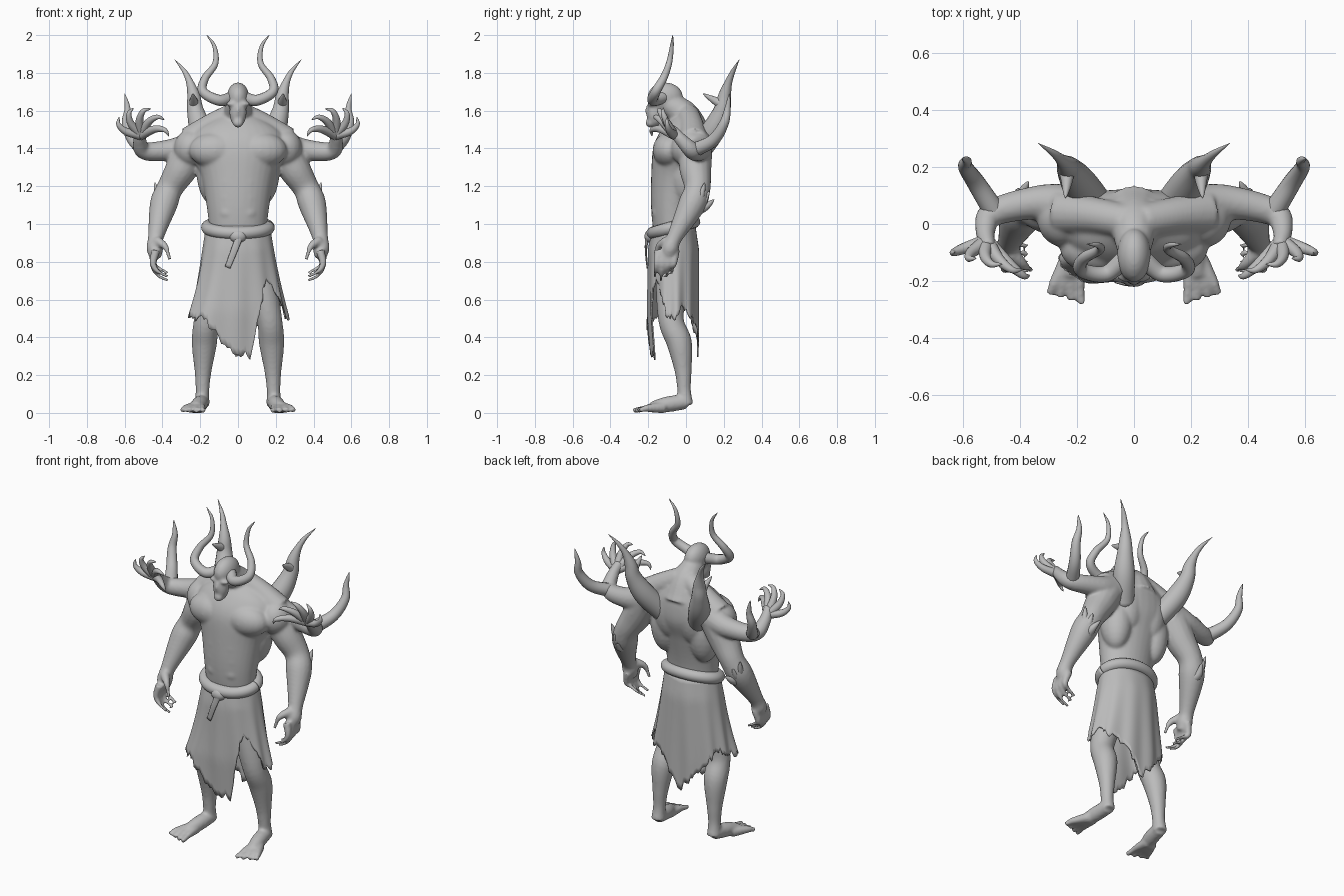
import bpy, bmesh, math, random
from mathutils import Vector, Matrix

random.seed(4)
cube = bpy.data.objects.get("Cube")
if cube:
    bpy.data.objects.remove(cube, do_unlink=True)


def make_material(name, value):
    mat = bpy.data.materials.new(name)
    mat.use_nodes = True
    mat.diffuse_color = (value, value, value, 1)
    mat.node_tree.nodes["Principled BSDF"].inputs["Base Color"].default_value = mat.diffuse_color
    return mat


CLAY = make_material("clay grey", .5)


def spline(points, steps):
    """Smooth curve through points of any dimension."""
    pts = [Vector(p) for p in points]
    pts = [pts[0] * 2 - pts[1]] + pts + [pts[-1] * 2 - pts[-2]]
    out = []
    for before, start, end, after in zip(pts, pts[1:], pts[2:], pts[3:]):
        leave, arrive = (end - before) / 2, (after - start) / 2
        for i in range(steps):
            t = i / steps
            ease = t * t * (3 - 2 * t)
            out.append(start.lerp(end, ease) + leave * (t * (1 - t) ** 2) - arrive * (t * t * (1 - t)))
    return out + [pts[-2]]


def sweep(bm, path, side, sides):
    """Skin an ellipse along a dense path of (x, y, z, radius, second radius)."""
    centres = [Vector((p[0] * side, p[1], p[2])) for p in path]
    last = len(path) - 1
    rings, old, u = [], None, None
    for i, p in enumerate(path):
        tangent = (centres[min(i + 1, last)] - centres[max(i - 1, 0)]).normalized()
        if old is None:
            guide = Vector((0, 0, 1)) if abs(tangent.x) > .8 else Vector((1, 0, 0))
            u = (guide - tangent * guide.dot(tangent)).normalized()
        else:
            u = old.rotation_difference(tangent) @ u
        old, v = tangent, tangent.cross(u)
        angles = [math.tau * k / sides for k in range(sides)]
        rings.append([bm.verts.new(centres[i] + u * math.cos(a) * p[3] + v * math.sin(a) * p[4])
                      for a in angles])
    for low, high in zip(rings, rings[1:]):
        for k in range(sides):
            n = (k + 1) % sides
            bm.faces.new((low[k], low[n], high[n], high[k]))
    bm.faces.new(rings[0][::-1])
    bm.faces.new(rings[-1])


def tube(bm, points, side=1, sides=16, steps=6):
    """Limb through points that carry their own radius."""
    full = [p if len(p) == 5 else (*p, p[3]) for p in points]
    sweep(bm, spline(full, steps), side, sides)


def spike(bm, radius, side, *points, tip=.03):
    """Limb or horn that tapers evenly from a radius to a fine tip."""
    path = spline(points, 8)
    last = len(path) - 1
    sizes = [radius * max(tip, (1 - i / last) ** .65) for i in range(last + 1)]
    sweep(bm, [(*p, r, r) for p, r in zip(path, sizes)], side, 14)


def lump(bm, centre, size, side=1):
    place = Matrix.Translation((centre[0] * side, centre[1], centre[2]))
    bmesh.ops.create_uvsphere(bm, u_segments=20, v_segments=14, radius=1,
                              matrix=place @ Matrix.Diagonal((*size, 1)))


def finish(name, bm):
    bmesh.ops.recalc_face_normals(bm, faces=bm.faces)
    mesh = bpy.data.meshes.new(name)
    bm.to_mesh(mesh)
    bm.free()
    obj = bpy.data.objects.new(name, mesh)
    bpy.context.collection.objects.link(obj)
    mesh.materials.append(CLAY)
    mesh.shade_smooth()
    return obj


def add_torso(bm):
    tube(bm, [(0, -.06, .82, .14, .09), (0, -.07, 1.05, .16, .113), (0, -.05, 1.25, .195, .135),
              (0, -.025, 1.38, .25, .15), (0, 0, 1.48, .23, .125), (0, .02, 1.56, .12, .08)], sides=32)
    tube(bm, [(0, .02, 1.46, .12), (0, -.01, 1.57, .085), (0, -.09, 1.64, .06)])


def add_head(bm):
    lump(bm, (0, -.11, 1.67), (.06, .095, .08))
    lump(bm, (0, -.165, 1.59), (.046, .045, .078))
    lump(bm, (0, -.197, 1.6), (.011, .02, .035))
    lump(bm, (0, -.19, 1.535), (.03, .025, .025))


def add_muscles(bm, s):
    lump(bm, (.03, -.175, 1.635), (.035, .03, .014), s)
    lump(bm, (.12, -.085, 1.39), (.14, .092, .095), s)
    lump(bm, (.08, .035, 1.38), (.1, .085, .17), s)
    lump(bm, (.13, 0, 1.28), (.09, .095, .18), s)
    lump(bm, (.25, .02, 1.4), (.09, .1, .1), s)
    tube(bm, [(.03, .01, 1.58, .06), (.14, .03, 1.52, .065), (.25, .04, 1.44, .08)], s)
    for row in range(3):
        lump(bm, (.05, -.13, 1.06 + .08 * row), (.06, .05, .05), s)


def add_main_arm(bm, s):
    tube(bm, [(.24, .05, 1.4, .09), (.3, .05, 1.29, .085), (.36, .06, 1.19, .07),
              (.395, .03, 1.1, .073), (.435, -.06, .93, .042), (.44, -.085, .87, .045),
              (.435, -.1, .82, .03)], s)
    for i in range(4):
        y, drop = -.055 - .03 * i, .02 * abs(i - 2)
        spike(bm, .024, s, (.435, y, .86), (.45, y - .01, .79), (.425, y - .015, .73 + drop),
              (.37, y - .02, .7 + drop), tip=.4)
    spike(bm, .028, s, (.43, -.1, .91), (.385, -.145, .88), (.36, -.16, .81), tip=.4)


def add_raised_arm(bm, s):
    tube(bm, [(.22, .05, 1.42, .095), (.33, .075, 1.395, .062), (.49, .04, 1.385, .048),
              (.52, -.02, 1.44, .036), (.51, -.08, 1.51, .025)], s)


def add_leg(bm, s):
    tube(bm, [(.09, -.06, .93, .08), (.11, -.07, .74, .09), (.165, -.08, .5, .068),
              (.178, -.035, .37, .067), (.185, -.015, .22, .045), (.188, -.01, .12, .036),
              (.19, 0, .04, .04)], s, 20)
    tube(bm, [(.19, 0, .06, .04), (.205, -.1, .045, .042), (.225, -.18, .03, .03)], s)
    for i in range(4):
        x = .19 + .03 * i
        spike(bm, .03, s, (.2 + .01 * i, -.12, .028), (x, -.21, .024),
              (x + .008 * (i - 1), -.28 + .012 * i, .012), tip=.5)


# Flesh parts, fused into one soft skin
body = bmesh.new()
add_torso(body)
add_head(body)
for s in (-1, 1):
    for add in (add_muscles, add_main_arm, add_raised_arm, add_leg):
        add(body, s)
figure = finish("body", body)
remesh = figure.modifiers.new("blend", "REMESH")
remesh.mode = "VOXEL"
remesh.voxel_size = .008
remesh.use_smooth_shade = True
smooth = figure.modifiers.new("soften", "SMOOTH")
smooth.factor = .5
smooth.iterations = 9

for s, label in ((1, "left_"), (-1, "right_")):
    # Curling head horn
    bm = bmesh.new()
    spike(bm, .033, s, (.03, -.12, 1.67), (.1, -.175, 1.655), (.185, -.16, 1.7),
          (.175, -.12, 1.77), (.12, -.09, 1.85), (.125, -.075, 1.94), (.165, -.07, 2))
    finish(label + "head_horn", bm)

    # Back horn that flicks outward, with a forward barb
    bm = bmesh.new()
    tube(bm, [(.12, .05, 1.36, .06), (.19, .14, 1.49, .062), (.225, .19, 1.6, .045), (.235, .205, 1.68, .034),
              (.255, .225, 1.75, .02), (.285, .25, 1.81, .012), (.335, .282, 1.87, .001)], s)
    spike(bm, .032, s, (.235, .2, 1.63), (.235, .15, 1.655), (.24, .09, 1.69))
    finish(label + "back_horn", bm)

    # Long horn behind the raised elbow
    bm = bmesh.new()
    spike(bm, .04, s, (.48, .03, 1.385), (.55, .14, 1.44), (.59, .2, 1.53), (.585, .22, 1.61), (.6, .23, 1.69))
    finish(label + "elbow_horn", bm)

    # Short spikes on the lower forearm
    bm = bmesh.new()
    for rise in (0, .05, .1):
        spike(bm, .035, s, (.38 + rise / 5, .04, 1.07 + rise / 2), (.39 + rise / 3, .1 - rise / 4, 1.09 + rise / 2),
              (.37 + .7 * rise, .15 - rise / 2, 1.13 + .9 * rise))
    finish(label + "forearm_spikes", bm)

    # Fan of curled claws on the raised hand
    bm = bmesh.new()
    palm = Vector((.515, -.06, 1.47))
    for i in range(5):
        def reach(length, turn, forward):
            a = .6 + .62 * i + turn
            return palm + Vector((length * math.cos(a), -forward * (1 + i / 2), length * math.sin(a)))
        spike(bm, .026, s, palm, reach(.08, -.35, .025), reach(.13, -.15, .04), reach(.15, .1, .04))
    finish(label + "raised_claws", bm)

# Rolled belt and hanging tie
bm = bmesh.new()
loop = [math.tau * k / 24 for k in range(25)]
tube(bm, [(.16 * math.cos(a), -.067 + .108 * math.sin(a), .982 + .03 * math.sin(a), .035, .034)
          for a in loop], steps=3)
lump(bm, (0, -.19, .935), (.045, .03, .035))
tube(bm, [(.01, -.205, .94, .02, .012), (-.02, -.212, .86, .018, .006), (-.055, -.205, .77, .015, .004)])
finish("belt", bm)

# Ragged skirt: hem heights at even steps around, from the left side by way of the back
HEM = [.5, .55, .55, .5, .48, .4, .3, .36, .42, .5, .56, .55, .53, .52, .52, .5, .47, .34, .31, .3, .58, .73, .64, .5]
COLS, ROWS = 120, 18
bm = bmesh.new()
columns = []
for c in range(COLS):
    a = math.tau * c / COLS
    key, part = divmod(c * len(HEM) / COLS, 1)
    low = HEM[int(key)] * (1 - part) + HEM[(int(key) + 1) % len(HEM)] * part + random.uniform(-.02, .025)
    column = []
    for r in range(ROWS + 1):
        z = .99 + (low - .99) * r / ROWS
        t = (.99 - z) * 2
        wide = .17 + .07 * min(t, 1) + .03 * t * t * max(0, math.cos(a))
        deep = .115 + .02 * min(t * 4, 1) - .05 * max(0, t - .9) * max(0, -math.sin(a))
        # Soft pleats, and one front corner that swings forward
        fold = 1 + .035 * min(t, 1) * math.sin(a * 11) + .3 * t * t * max(0, math.cos(a - 3.9)) ** 6
        column.append(bm.verts.new((wide * fold * math.cos(a), -.065 + deep * fold * math.sin(a), z)))
    columns.append(column)
for c, p in enumerate(columns):
    q = columns[(c + 1) % COLS]
    for r in range(ROWS):
        bm.faces.new((p[r], q[r], q[r + 1], p[r + 1]))
skirt = finish("skirt", bm)
solid = skirt.modifiers.new("thickness", "SOLIDIFY")
solid.thickness = .008
